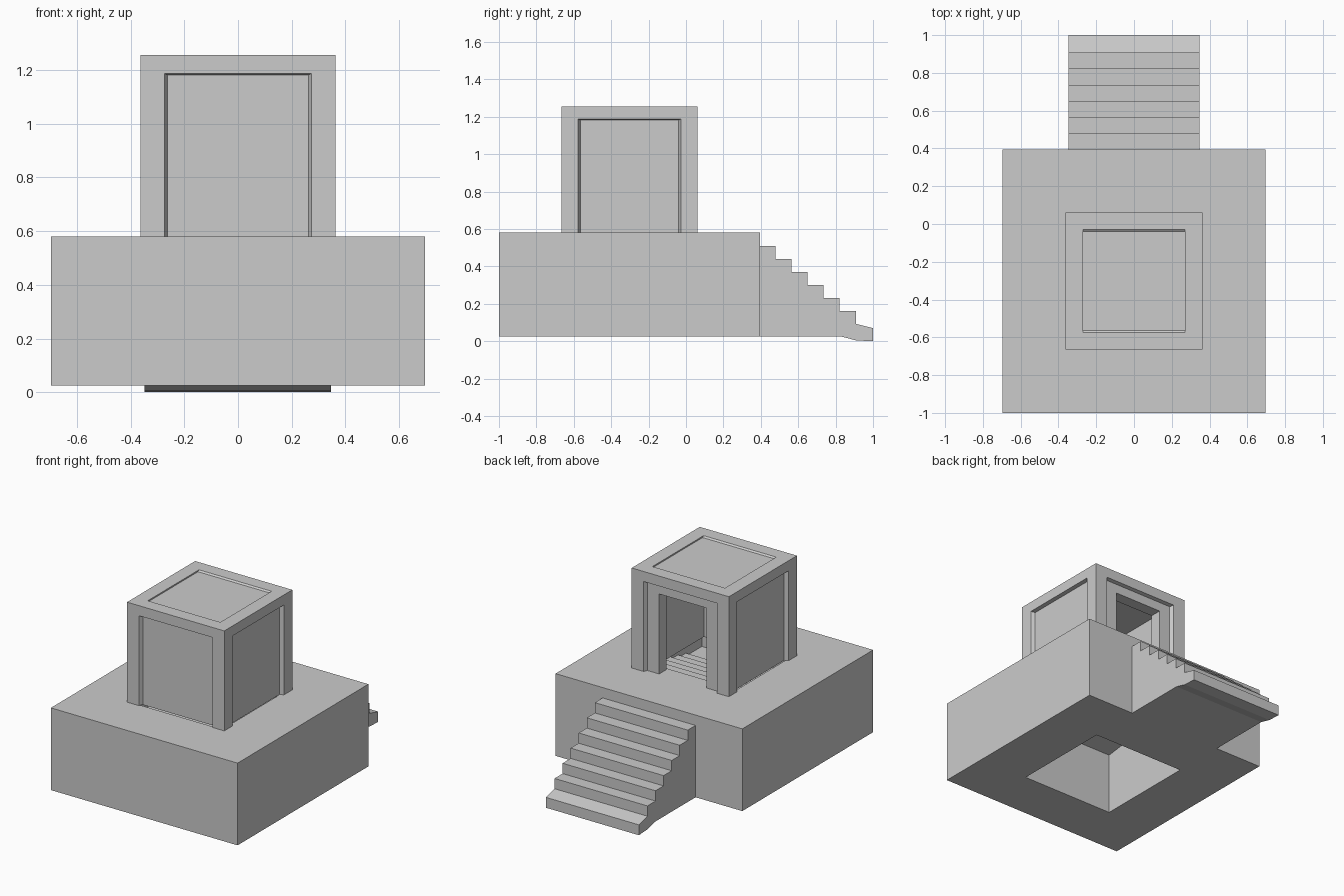
import bpy, bmesh

if "Cube" in bpy.data.objects:
    bpy.data.objects.remove(bpy.data.objects["Cube"])


def mesh_object(name, bm):
    bmesh.ops.recalc_face_normals(bm, faces=bm.faces)
    me = bpy.data.meshes.new(name)
    bm.to_mesh(me)
    bm.free()
    ob = bpy.data.objects.new(name, me)
    bpy.context.collection.objects.link(ob)
    return ob


def loft(name, ring_a, ring_b):
    """Solid between two matching rings of points."""
    bm = bmesh.new()
    a = [bm.verts.new(p) for p in ring_a]
    b = [bm.verts.new(p) for p in ring_b]
    bm.faces.new(a)
    bm.faces.new(b[::-1])
    for i in range(len(a)):
        j = (i + 1) % len(a)
        bm.faces.new((a[i], a[j], b[j], b[i]))
    return mesh_object(name, bm)


def box(name, x0, x1, y0, y1, z0, z1):
    ring = [(x0, y0), (x1, y0), (x1, y1), (x0, y1)]
    return loft(name, [(x, y, z0) for x, y in ring], [(x, y, z1) for x, y in ring])


def extrude_x(name, profile, x0, x1):
    return loft(name, [(x0, y, z) for y, z in profile], [(x1, y, z) for y, z in profile])


def cut(ob, cutter):
    mod = ob.modifiers.new("cut", 'BOOLEAN')
    mod.operation = 'DIFFERENCE'
    mod.solver = 'EXACT'
    mod.object = cutter
    bpy.context.view_layer.objects.active = ob
    bpy.ops.object.modifier_apply(modifier=mod.name)
    bpy.data.objects.remove(cutter)


CY, HALF, TOP, DECK = -0.302, 0.363, 1.255, 0.58

# plinth with a square shaft open underneath
plinth = box("plinth", -0.697, 0.697, -1, 0.395, 0.025, DECK)
cut(plinth, box("shaft_cutter", -0.345, 0.34, -0.655, 0.04, -0.1, 0.7))

# outer stairs: stepped profile with a sloped foot
n, run, rise = 6, 0.086, 0.0695
steps = [(0.395, 0.025), (0.395, 0.51)]
for i in range(n):
    y = 0.475 + run * i + 0.003
    z = 0.51 - rise * i
    steps += [(y, z), (y, z - rise)]
steps += [(1.0, 0.07), (1.0, 0.0), (0.91, 0.004), (0.83, 0.025)]
extrude_x("entrance_stairs", steps, -0.348, 0.346)

# hollow chamber
chamber = box("chamber", -HALF, HALF, CY - HALF, CY + HALF, DECK, TOP)
cut(chamber, box("room_cutter", -0.26, 0.26, CY - 0.26, CY + 0.26, 0.5, 1.17))

# splayed panel recess on all four sides
for turn in range(4):
    def rot(p):
        x, y, z = p
        for _ in range(turn):
            x, y = -y, x
        return (x, y + CY, z)

    def panel(w, y, z):
        return [rot(p) for p in ((-w, y, 0.5), (w, y, 0.5), (w, y, z), (-w, y, z))]
    cut(chamber, loft("panel_cutter", panel(0.287, -HALF - 0.025, 1.192),
                      panel(0.262, -HALF + 0.025, 1.182)))

# shallow roof panel
cut(chamber, loft("roof_cutter",
                  [(x, CY + y, TOP + 0.01) for x, y in ((-.271, -.286), (.271, -.286), (.271, .286), (-.271, .286))],
                  [(x, CY + y, TOP - 0.009) for x, y in ((-.271, -.262), (.271, -.262), (.271, .262), (-.271, .262))]))

# doorway facing the stairs
cut(chamber, box("door_cutter", -0.18, 0.175, -0.15, 0.2, 0.5, 1.12))

# inner steps going down from the door, closing the shaft
inner = [(0.04, 0.53), (0.04, DECK - 0.002)]
for i in range(6):
    y = -0.06 - 0.085 * i
    z = DECK - 0.002 - 0.02 * i
    inner += [(y, z), (y, z - 0.02)]
inner += [(-0.655, DECK - 0.122), (-0.655, 0.44)]
extrude_x("inner_steps", inner, -0.345, 0.34)
